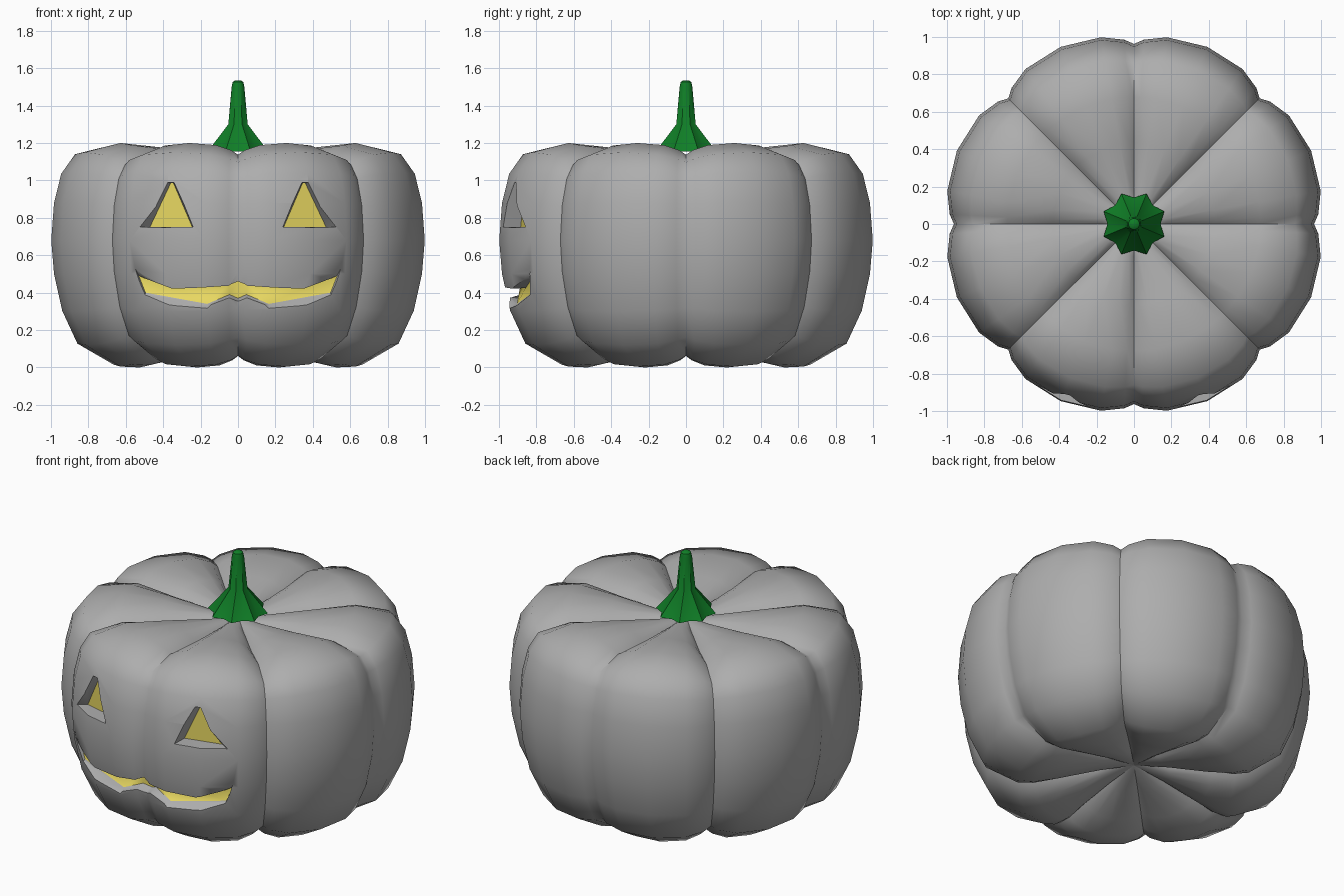
import bpy, bmesh
from math import sin, cos, radians, hypot, sqrt

if "Cube" in bpy.data.objects:
    bpy.data.objects.remove(bpy.data.objects["Cube"])


def material(name, rgb):
    m = bpy.data.materials.new(name)
    m.use_nodes = True
    m.diffuse_color = (*rgb, 1)
    m.node_tree.nodes["Principled BSDF"].inputs["Base Color"].default_value = (*rgb, 1)
    return m


GREY = material("grey_skin", (0.42, 0.42, 0.42))
YELLOW = material("yellow_glow", (0.87, 0.74, 0.13))
GREEN = material("green_stem", (0.005, 0.21, 0.02))


def make_object(name, bm, mats):
    bmesh.ops.recalc_face_normals(bm, faces=bm.faces[:])
    mesh = bpy.data.meshes.new(name)
    bm.to_mesh(mesh)
    bm.free()
    for m in mats:
        mesh.materials.append(m)
    obj = bpy.data.objects.new(name, mesh)
    bpy.context.collection.objects.link(obj)
    return obj


def activate(obj):
    bpy.ops.object.select_all(action='DESELECT')
    obj.select_set(True)
    bpy.context.view_layer.objects.active = obj


def bridge(bm, a, b):
    n = len(a)
    for i in range(n):
        bm.faces.new((a[i], a[(i + 1) % n], b[(i + 1) % n], b[i]))


# Pumpkin body: crest profile (radius, height) swept round, pushed in at grooves
CREST = [(0, 1.12), (.17, 1.135), (.43, 1.175), (.68, 1.2), (.89, 1.15), (.97, 1.04),
         (1.01, .88), (1.025, .68), (1.01, .5), (.965, .3), (.88, .12), (.68, .005),
         (.57, 0), (.43, .03), (.2, .1), (0, .15)]
LOBE = [(0, 1), (3, .62), (10, .18), (22.5, 0), (35, .18), (42, .62)]


def body_ring(bm, k):
    (r0, z0), (r, z), (r1, z1) = CREST[k - 1:k + 2]
    length = hypot(r1 - r0, z1 - z0)
    nr, nz = (z0 - z1) / length, (r1 - r0) / length
    ring = []
    for lobe in range(8):
        for offset, groove in LOBE:
            near_diagonal = (lobe + (offset > 22)) % 2
            depth = (.075 if near_diagonal else .062) * groove * min(1, r / .4)
            a = radians(lobe * 45 + offset)
            rr = r - nr * depth
            ring.append(bm.verts.new((rr * cos(a), rr * sin(a), z - nz * depth)))
    return ring


bm = bmesh.new()
rings = [body_ring(bm, k) for k in range(1, len(CREST) - 1)]
for a, b in zip(rings, rings[1:]):
    bridge(bm, a, b)
for ring, (_, z) in ((rings[0], CREST[0]), (rings[-1], CREST[-1])):
    pole = bm.verts.new((0, 0, z))
    for i in range(len(ring)):
        bm.faces.new((ring[i], ring[(i + 1) % len(ring)], pole))
body = make_object("pumpkin_body", bm, [GREY, YELLOW])


# Carved face: each cutter is lofted from an opening to a smaller yellow floor
def floor_y(x):
    return max(-.945 + .25 * abs(x), -.86 - .5 * abs(x))


def carve(name, columns):
    """columns: (opening top, opening bottom, floor top, floor bottom) as x, z pairs"""
    bm = bmesh.new()
    loops = []
    for top, bottom, floor_top, floor_bottom in columns:
        backs, fronts = [], []
        for (sx, sz), (fx, fz) in ((top, floor_top), (bottom, floor_bottom)):
            fy, sy = floor_y(fx), -sqrt(1 - sx * sx)
            t = 2
            backs.append(bm.verts.new((fx, fy, fz)))
            fronts.append(bm.verts.new((fx + (sx - fx) * t, fy + (sy - fy) * t,
                                        fz + (sz - fz) * t)))
        loops.append((backs[0], backs[1], fronts[1], fronts[0]))
    for a, b in zip(loops, loops[1:]):
        bridge(bm, a, b)
        floor = [f for f in bm.faces if all(v in f.verts for v in (a[0], a[1], b[0], b[1]))]
        floor[0].material_index = 1
    bm.faces.new(loops[0])
    bm.faces.new(loops[-1])
    bmesh.ops.triangulate(bm, faces=bm.faces[:])
    cutter = make_object(name, bm, [GREY, YELLOW])
    cutter.hide_render = True
    activate(body)
    mod = body.modifiers.new(name, 'BOOLEAN')
    mod.object, mod.operation, mod.solver = cutter, 'DIFFERENCE', 'EXACT'
    mod.material_mode = 'TRANSFER'
    bpy.ops.object.modifier_apply(modifier=name)
    bpy.data.objects.remove(cutter)


def flip(column):
    return tuple((-x, z) for x, z in column)


eye = [((.34, .99), (.24, .75), (.345, .985), (.245, .752)),
       ((.38, .99), (.52, .75), (.36, .985), (.47, .752))]
carve("left_eye_cutter", eye)
carve("right_eye_cutter", [flip(c) for c in eye])

half_mouth = [((.55, .53), (.5, .36), (.53, .49), (.495, .4)),
              ((.35, .42), (.16, .29), (.35, .425), (.165, .34)),
              ((.05, .435), (.05, .355), (.05, .44), (.045, .39)),
              ((0, .46), (0, .33), (0, .46), (0, .37))]
carve("mouth_cutter", half_mouth + [flip(c) for c in half_mouth[-2::-1]])

activate(body)
bpy.ops.object.shade_smooth_by_angle(angle=radians(55))

# Stem: eight-pointed flared base narrowing to a rounded tip
STEM = [(1.155, .175, .142), (1.3, .056, .048), (1.5, .036, .034), (1.525, .03, .029),
        (1.535, .015, .015)]
bm = bmesh.new()
rings = []
for z, tip, notch in STEM:
    ring = []
    for i in range(16):
        a, r = radians(i * 22.5), (tip if i % 2 else notch)
        ring.append(bm.verts.new((r * cos(a), r * sin(a), z)))
    rings.append(ring)
for a, b in zip(rings, rings[1:]):
    bridge(bm, a, b)
bm.faces.new(rings[0])
bm.faces.new(rings[-1])
stem = make_object("stem", bm, [GREEN])
activate(stem)
bpy.ops.object.shade_smooth_by_angle(angle=radians(40))
